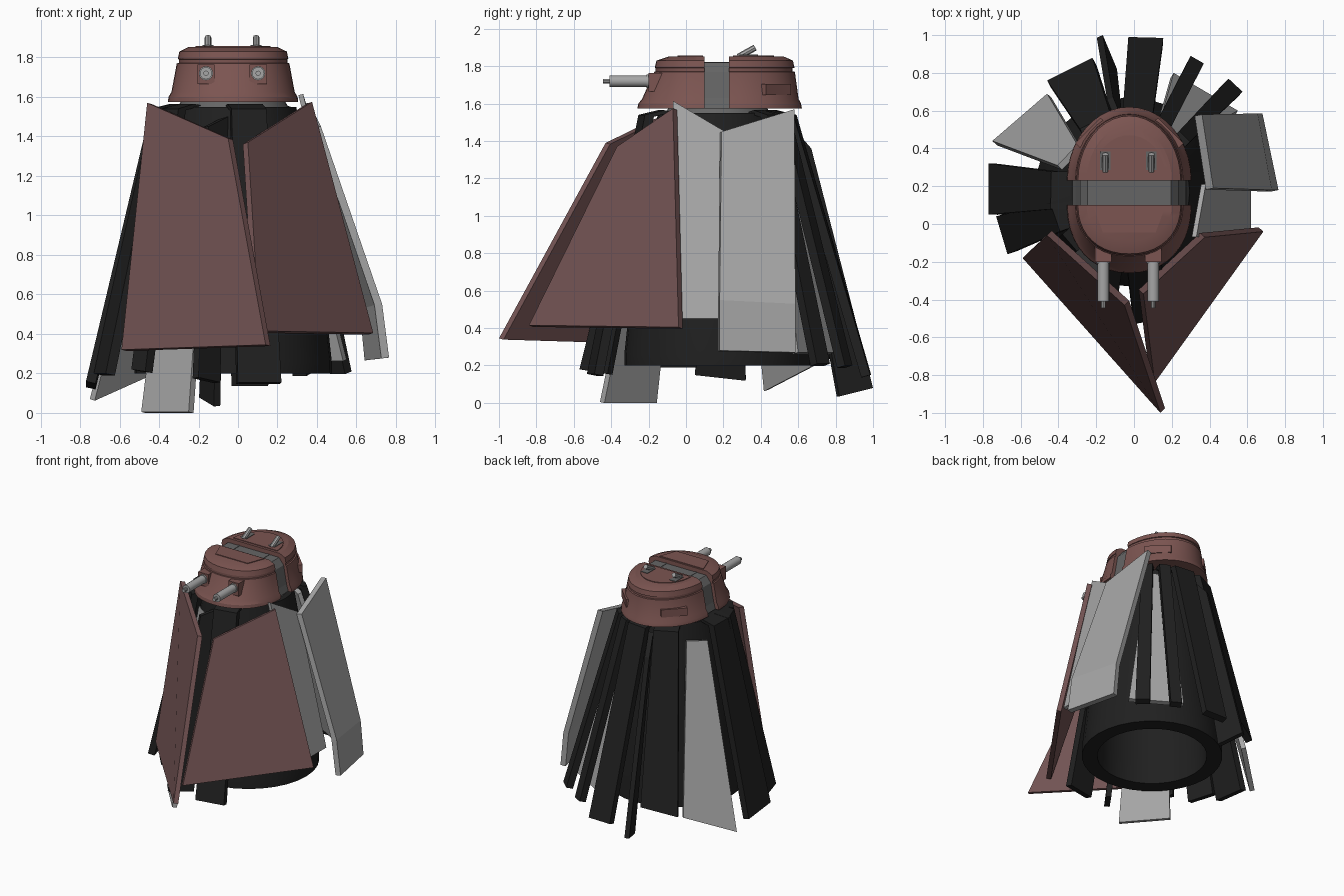
import bpy, bmesh, math
from mathutils import Vector, Matrix

if "Cube" in bpy.data.objects:
    bpy.data.objects.remove(bpy.data.objects["Cube"])

CX, CY = -0.025, 0.17          # vertical axis of the body


def material(name, rgb):
    m = bpy.data.materials.new(name)
    m.diffuse_color = (*rgb, 1)
    m.use_nodes = True
    m.node_tree.nodes["Principled BSDF"].inputs["Base Color"].default_value = m.diffuse_color
    return m


RED = material("panel red", (0.172, 0.088, 0.088))
TURRET = material("turret red", (0.20, 0.09, 0.082))
BLACK = material("soft black", (0.0145, 0.0145, 0.0145))
GREY = material("light grey", (0.38, 0.38, 0.38))
DARK = material("dark grey", (0.13, 0.13, 0.13))


def finish(name, bm, mat, smooth=False):
    bmesh.ops.recalc_face_normals(bm, faces=bm.faces)
    me = bpy.data.meshes.new(name)
    bm.to_mesh(me)
    bm.free()
    me.materials.append(mat)
    ob = bpy.data.objects.new(name, me)
    bpy.context.collection.objects.link(ob)
    if smooth:
        bpy.context.view_layer.objects.active = ob
        ob.select_set(True)
        bpy.ops.object.shade_smooth_by_angle(angle=math.radians(25))
        ob.select_set(False)
    return ob


def loft(name, rings, mat, smooth=False):
    """Solid through equal-length closed rings, capped at both ends."""
    bm = bmesh.new()
    vs = [[bm.verts.new(p) for p in r] for r in rings]
    n = len(vs[0])
    for a, b in zip(vs, vs[1:]):
        for i in range(n):
            bm.faces.new((a[i], a[(i + 1) % n], b[(i + 1) % n], b[i]))
    bm.faces.new(vs[0])
    bm.faces.new(vs[-1])
    return finish(name, bm, mat, smooth)


def plank(name, left, right, mat, t=0.035):
    """Slab whose outer face runs between two edge paths, thickened inward."""
    left, right = [Vector(p) for p in left], [Vector(p) for p in right]
    n = (right[-1] - left[-2]).cross(left[-1] - right[-2]).normalized()
    mid = (left[-1] + right[-1]) / 2 - Vector((CX, CY, 0))
    if n.x * mid.x + n.y * mid.y < 0:
        n = -n
    return loft(name, [(a, b, b - n * t, a - n * t) for a, b in zip(left, right)], mat)


def box(name, loc, size, mat, rot=None):
    bm = bmesh.new()
    m = Matrix.Translation(loc) @ (rot or Matrix()) @ Matrix.Diagonal((*size, 1))
    bmesh.ops.create_cube(bm, size=1, matrix=m)
    return finish(name, bm, mat)


def rod(name, a, b, r, mat, seg=16):
    a, b = Vector(a), Vector(b)
    d = b - a
    bm = bmesh.new()
    m = Matrix.Translation((a + b) / 2) @ d.to_track_quat('Z', 'Y').to_matrix().to_4x4()
    bmesh.ops.create_cone(bm, cap_ends=True, segments=seg, radius1=r, radius2=r,
                          depth=d.length, matrix=m)
    return finish(name, bm, mat, True)


def circle(r, z, n=32):
    return [(CX + r * math.cos(2 * math.pi * i / n), CY + r * math.sin(2 * math.pi * i / n), z)
            for i in range(n)]


# body: tapered shell, hollow at the bottom
loft("body", [circle(r, z) for r, z in
     [(0.32, 1.55), (0.43, 0.9), (0.50, 0.26), (0.50, 0.2), (0.39, 0.2), (0.37, 0.9)]], BLACK, True)
loft("neck", [circle(0.29, 1.53), circle(0.26, 1.585)], DARK, True)

# black planks: two bottom corners, then the top width
BLACK_PLANKS = [
    (-0.03, 0.99, 0.15, 0.155, 0.985, 0.15, 0.16),
    (-0.46, 0.76, 0.23, -0.22, 0.88, 0.29, 0.18),
    (-0.77, 0.05, 0.16, -0.77, 0.32, 0.13, 0.20),
    (-0.73, 0.04, 0.20, -0.67, -0.16, 0.20, 0.16),
    (0.30, 0.89, 0.20, 0.37, 0.85, 0.20, 0.08),
    (0.50, 0.77, 0.21, 0.575, 0.70, 0.21, 0.08),
    (0.00, -0.53, 0.155, 0.22, -0.49, 0.155, 0.18),
    (-0.54, -0.20, 0.22, -0.47, -0.28, 0.21, 0.12),
]
for i, (ax, ay, az, bx, by, bz, w) in enumerate(BLACK_PLANKS):
    out = Vector(((ax + bx) / 2 - CX, (ay + by) / 2 - CY, 0)).normalized()
    side = Vector((-out.y, out.x, 0))
    if side.dot(Vector((ax - bx, ay - by, 0))) < 0:
        side = -side
    c = Vector((CX, CY, 0))
    tops = [c + out * 0.31 + Vector((0, 0, 1.565)), c + out * 0.415 + Vector((0, 0, 1.54))]
    plank(f"black_plank_{i}", [p + side * w / 2 for p in tops] + [(ax, ay, az)],
          [p - side * w / 2 for p in tops] + [(bx, by, bz)], BLACK, 0.05)

# black planks turned edge-on, one at the back and one at the front
plank("black_blade_back", [(-0.11, 0.67, 1.36), (-0.165, 1.0, 0.08)],
      [(-0.06, 0.55, 1.50), (-0.09, 0.82, 0.035)], BLACK, 0.035)
plank("black_blade_front", [(-0.15, -0.25, 1.45), (-0.20, -0.57, 0.18)],
      [(-0.05, -0.16, 1.50), (-0.09, -0.42, 0.155)], BLACK, 0.04)

# large red front panels
plank("red_panel_left", [(-0.46, -0.06, 1.57), (-0.59, -0.18, 0.32)],
      [(-0.05, -0.43, 1.39), (0.14, -1.0, 0.345)], RED)
plank("red_panel_right", [(0.05, -0.37, 1.37), (0.11, -0.84, 0.415)],
      [(0.375, -0.07, 1.575), (0.685, -0.04, 0.405)], RED)

# light grey planks
plank("grey_panel_side", [(0.33, -0.07, 1.615), (0.62, -0.04, 0.45)],
      [(0.38, 0.21, 1.45), (0.62, 0.21, 0.45)], GREY, 0.025)
plank("grey_panel_bent", [(0.42, 0.19, 1.45), (0.73, 0.18, 0.55), (0.765, 0.18, 0.28)],
      [(0.36, 0.58, 1.57), (0.655, 0.585, 0.53), (0.68, 0.585, 0.27)], GREY, 0.04)
plank("grey_plank_back_right", [(0.25, 0.44, 1.48), (0.55, 0.60, 0.27)],
      [(0.13, 0.52, 1.48), (0.21, 0.80, 0.27)], GREY)
plank("grey_plank_back_left", [(-0.405, 0.31, 1.43), (-0.75, 0.44, 0.07)],
      [(-0.30, 0.42, 1.44), (-0.46, 0.69, 0.20)], GREY)
plank("grey_plank_front", [(-0.32, -0.03, 1.40), (-0.49, -0.18, 0.005)],
      [(-0.15, -0.17, 1.43), (-0.25, -0.46, 0.005)], GREY)


# turret halves: D-shaped outline, flat side toward the grey band
def dee(y0, rx, ry, z, n=20, e=1.0):
    pts = []
    for i in range(n + 1):
        c, s = math.cos(math.pi * i / n), max(0, math.sin(math.pi * i / n))
        pts.append((CX + rx * math.copysign(abs(c) ** e, c), y0 + ry * s ** e, z))
    return pts


FRONT = [(1.575, .33, -.36), (1.60, .327, -.355), (1.625, .312, -.335), (1.77, .285, -.27),
         (1.772, .275, -.262), (1.79, .275, -.262), (1.792, .28, -.267), (1.83, .272, -.258),
         (1.853, .225, -.19)]
BACK = [(1.575, .33, .39), (1.60, .327, .385), (1.625, .312, .372), (1.77, .285, .352),
        (1.772, .275, .34), (1.79, .275, .34), (1.792, .28, .35), (1.83, .272, .342),
        (1.853, .225, .29)]
loft("turret_front", [dee(0.10, rx, ry, z, 20, 0.92) for z, rx, ry in FRONT], TURRET, True)
loft("turret_back", [dee(0.23, rx, ry, z) for z, rx, ry in BACK], TURRET, True)

# roof plates: trapezoid at the front, arched hatch at the back
plate = [(-0.215, 0.09), (-0.165, -0.045), (0.115, -0.045), (0.165, 0.09)]
loft("front_roof_plate", [[(x, y, z) for x, y in plate] for z in (1.84, 1.858)], TURRET)
loft("back_roof_plate", [dee(0.25, 0.19, 0.22, z) for z in (1.84, 1.858)], TURRET)

# grey band between the halves
band = [(.30, 1.575), (.285, 1.63), (.26, 1.77), (.22, 1.82)]
outline = [(CX + x, z) for x, z in band] + [(CX - x, z) for x, z in reversed(band)]
loft("turret_band", [[(x, y, z) for x, z in outline] for y in (0.08, 0.25)], DARK)
for x in (-0.13, 0.13):
    box("band_rib", (CX + x, 0.165, 1.818), (0.02, 0.13, 0.01), DARK)

# raised boxes on the back of the turret
for a in (45, 135):
    a = math.radians(a)
    box("turret_box", (CX + 0.285 * math.cos(a), 0.23 + 0.35 * math.sin(a), 1.675),
        (0.05, 0.19, 0.06), TURRET, Matrix.Rotation(a, 4, 'Z'))

# twin guns and aerials
for s in (-1, 1):
    x = CX - 0.005 + s * 0.132
    box("gun_mount", (x, -0.15, 1.715), (0.088, 0.10, 0.10), TURRET)
    rod("gun_collar", (x, -0.15, 1.72), (x, -0.21, 1.72), 0.036, GREY)
    rod("gun_barrel", (x, -0.15, 1.72), (x, -0.41, 1.72), 0.031, GREY)
    rod("gun_muzzle", (x, -0.41, 1.72), (x, -0.445, 1.72), 0.013, GREY, 10)
    ax = CX - 0.005 + s * 0.122
    box("aerial_slot", (ax, 0.335, 1.858), (0.055, 0.10, 0.008), DARK)
    rod("aerial", (ax, 0.28, 1.85), (ax, 0.37, 1.90), 0.017, GREY, 8)
